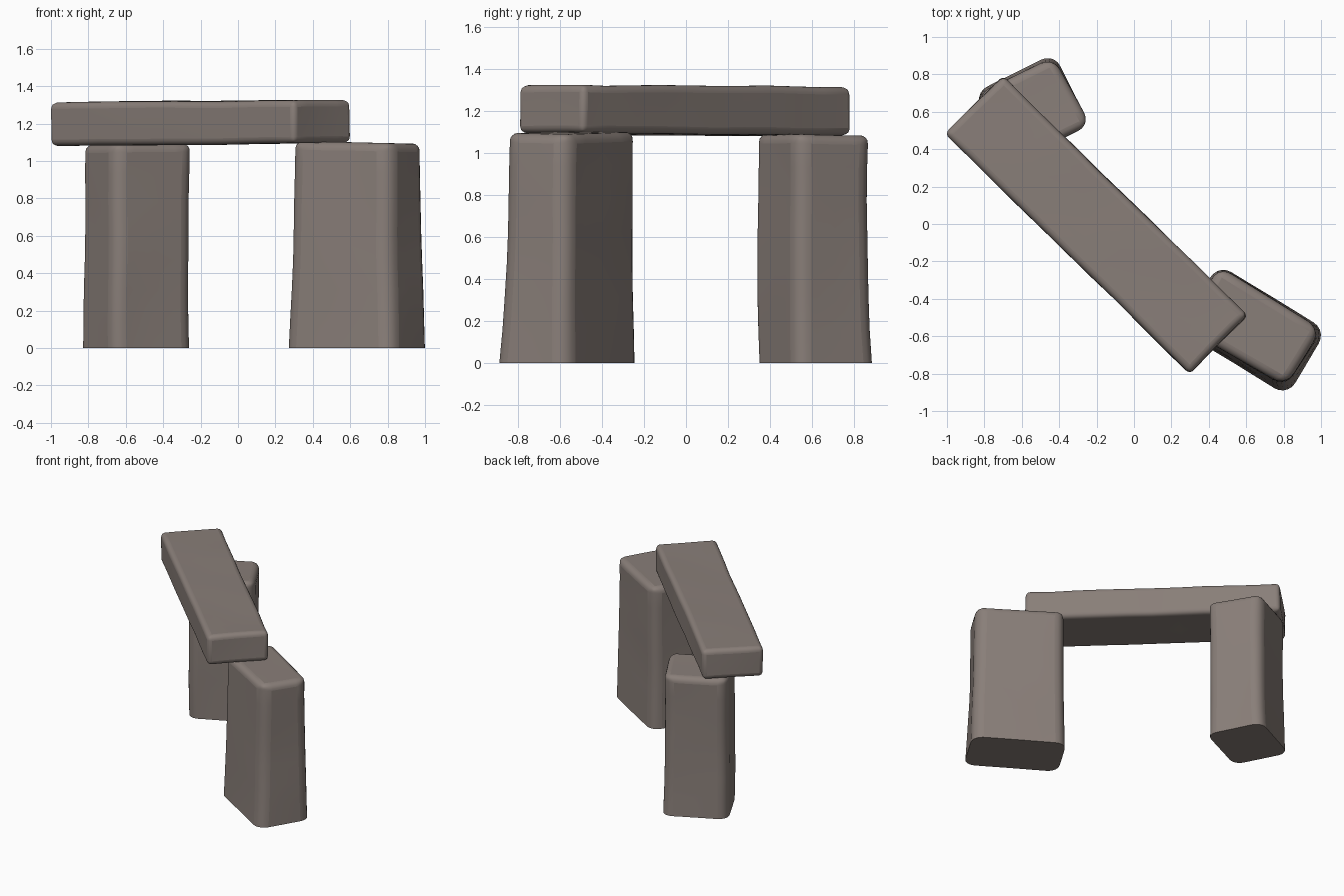
import bpy
import bmesh
from mathutils import Vector, noise

if "Cube" in bpy.data.objects:
    bpy.data.objects.remove(bpy.data.objects["Cube"])

# Weathered stone colour
stone = bpy.data.materials.new("warm grey stone")
stone.use_nodes = True
colour = (0.25, 0.21, 0.19, 1)
stone.diffuse_color = colour
stone.node_tree.nodes["Principled BSDF"].inputs["Base Color"].default_value = colour


def corner_blend(quad, u, v):
    """Bilinear point inside a four-cornered outline."""
    a, b, c, d = (Vector(p) for p in quad)
    return a.lerp(b, u).lerp(d.lerp(c, u), v)


def stone_block(name, levels, base, top, slope, cuts, side_round, rim_round, wobble):
    """Worn block lofted through bottom, middle and top outlines."""
    bm = bmesh.new()
    bmesh.ops.create_cube(bm, size=1)
    for axis, count in enumerate(cuts):
        along = [e for e in bm.edges
                 if abs(e.verts[0].co[axis] - e.verts[1].co[axis]) > 0.5]
        bmesh.ops.subdivide_edges(bm, edges=along, cuts=count, use_grid_fill=True)

    # Weight the outer edges: corners, top rim and, off the ground, bottom rim
    weight = bm.edges.layers.float.new("bevel_weight_edge")
    widest = max(side_round, rim_round)
    for e in bm.edges:
        mid = (e.verts[0].co + e.verts[1].co) / 2
        outer = [abs(abs(c) - 0.5) < 0.001 for c in mid]
        if outer[0] and outer[1]:
            e[weight] = side_round / widest
        elif outer[2] and (outer[0] or outer[1]) and (mid.z > 0 or base > 0):
            e[weight] = rim_round / widest

    # Shape the grid and add gentle wear
    for v in bm.verts:
        u, t, w = v.co + Vector((0.5, 0.5, 0.5))
        low, middle, high = (corner_blend(q, u, t) for q in levels)
        p = low * (2 * w - 1) * (w - 1) + middle * 4 * w * (1 - w) + high * w * (2 * w - 1)
        lift = (slope[0] * p.x + slope[1] * p.y) * (w if base == 0 else 1)
        v.co = (p.x, p.y, base + (top - base) * w + lift)
        push = noise.noise_vector(v.co * 2.5) * wobble
        if base == 0:
            push.z *= w
        v.co += push

    bmesh.ops.recalc_face_normals(bm, faces=bm.faces)
    mesh = bpy.data.meshes.new(name)
    bm.to_mesh(mesh)
    bm.free()
    mesh.materials.append(stone)
    block = bpy.data.objects.new(name, mesh)
    bpy.context.collection.objects.link(block)

    bevel = block.modifiers.new("worn edges", "BEVEL")
    bevel.limit_method = "WEIGHT"
    bevel.width = widest
    bevel.segments = 5
    bpy.ops.object.select_all(action="DESELECT")
    block.select_set(True)
    bpy.context.view_layer.objects.active = block
    bpy.ops.object.shade_smooth_by_angle(angle=0.9)
    return block


# Upright on the model's left
stone_block("left_upright", [
    [(0.245, -0.57), (0.82, -0.92), (1.03, -0.57), (0.45, -0.215)],
    [(0.27, -0.57), (0.81, -0.88), (1.015, -0.57), (0.45, -0.225)],
    [(0.28, -0.56), (0.81, -0.87), (1.0, -0.56), (0.45, -0.22)],
], 0, 1.105, (-0.012, 0), (3, 3, 6), 0.08, 0.045, 0.006)

# Upright on the model's right
stone_block("right_upright", [
    [(-0.66, 0.32), (-0.235, 0.53), (-0.43, 0.915), (-0.855, 0.70)],
    [(-0.66, 0.315), (-0.24, 0.53), (-0.43, 0.89), (-0.845, 0.69)],
    [(-0.66, 0.32), (-0.23, 0.53), (-0.43, 0.895), (-0.84, 0.69)],
], 0, 1.105, (0.01, -0.02), (3, 3, 6), 0.075, 0.045, 0.006)

# Long capstone laid across both uprights
cap = [(-1.01, 0.48), (0.30, -0.80), (0.61, -0.49), (-0.70, 0.79)]
stone_block("capstone", [cap, cap, cap],
            1.09, 1.322, (0.008, 0), (9, 3, 1), 0.03, 0.035, 0.008)
